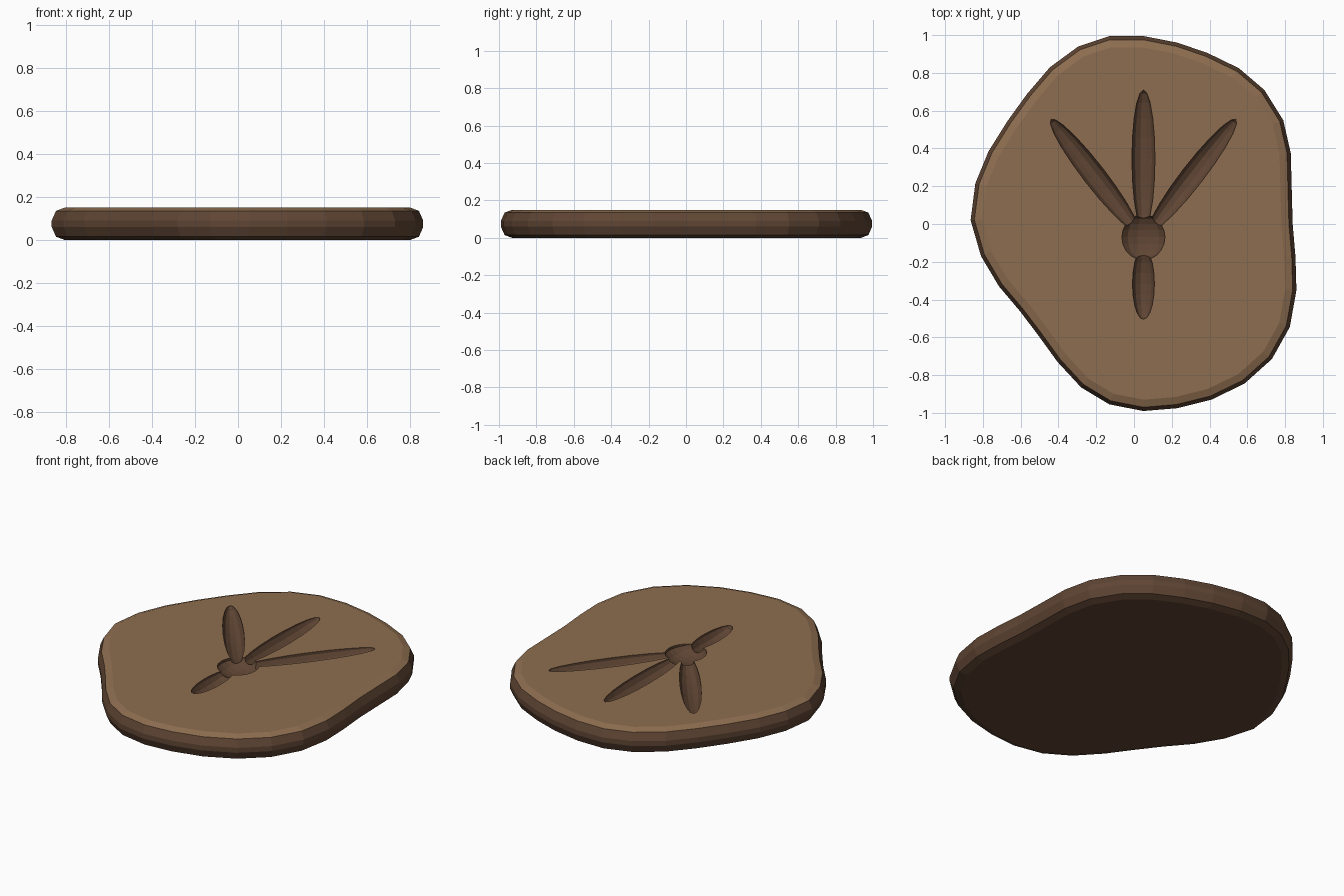
import bpy, bmesh, math
from mathutils import Matrix, Vector

if "Cube" in bpy.data.objects:
    bpy.data.objects.remove(bpy.data.objects["Cube"])


def material(name, rgb):
    m = bpy.data.materials.new(name)
    m.diffuse_color = (*rgb, 1)
    m.use_nodes = True
    m.node_tree.nodes["Principled BSDF"].inputs["Base Color"].default_value = m.diffuse_color
    return m


dark = material("dark_earth", (0.115, 0.06, 0.034))
light = material("light_earth", (0.27, 0.155, 0.08))


def make_object(name, bm, mats):
    me = bpy.data.meshes.new(name)
    bm.to_mesh(me)
    bm.free()
    for m in mats:
        me.materials.append(m)
    ob = bpy.data.objects.new(name, me)
    bpy.context.collection.objects.link(ob)
    return ob


# Slab: irregular outline, stacked as inset rings for a rounded rim
outline = [Vector(p) for p in (
    (-.13, .995), (.05, .995), (.23, .96), (.39, .905), (.555, .825), (.69, .71),
    (.79, .55), (.83, .375), (.835, .185), (.84, 0), (.855, -.175), (.86, -.35),
    (.825, -.545), (.73, -.715), (.585, -.845), (.41, -.93), (.23, -.975), (.05, -.99),
    (-.13, -.955), (-.28, -.865), (-.405, -.73), (-.51, -.585), (-.605, -.46),
    (-.715, -.33), (-.81, -.17), (-.865, .02), (-.84, .215), (-.77, .385),
    (-.67, .545), (-.565, .69), (-.445, .83), (-.295, .94))]
n = len(outline)
rim = [(.06, 0), (.02, .015), (0, .06), (0, .09), (.02, .135), (.06, .15)]

bm = bmesh.new()
rings = []
for inset, z in rim:
    ring = []
    for i, p in enumerate(outline):
        t = (outline[(i + 1) % n] - outline[i - 1]).normalized()
        q = p + Vector((t.y, -t.x)) * inset
        ring.append(bm.verts.new((q.x, q.y, z)))
    rings.append(ring)
bm.faces.new(rings[0])
bm.faces.new(rings[-1]).material_index = 1
for k in range(len(rings) - 1):
    for i in range(n):
        j = (i + 1) % n
        f = bm.faces.new((rings[k][i], rings[k][j], rings[k + 1][j], rings[k + 1][i]))
        f.material_index = 1 if k == len(rings) - 2 else 0
bmesh.ops.recalc_face_normals(bm, faces=bm.faces)
slab = make_object("ground_slab_with_track", bm, [dark, light])


def carve(name, a, b, width, depth):
    """Cut an ellipsoid dent running from point a to point b in the top."""
    a, b = Vector((*a, .15)), Vector((*b, .15))
    d = b - a
    bm = bmesh.new()
    bmesh.ops.create_uvsphere(bm, u_segments=12, v_segments=10, radius=1)
    bm.transform(Matrix.Translation((a + b) / 2)
                 @ Matrix.Rotation(math.atan2(d.y, d.x), 4, 'Z')
                 @ Matrix.Diagonal((d.length / 2, width, depth, 1))
                 @ Matrix.Rotation(math.pi / 2, 4, 'Y')
                 @ Matrix.Rotation(math.radians(15), 4, 'Z'))
    cutter = make_object(name, bm, [dark])
    cutter.hide_render = True
    mod = slab.modifiers.new(name, 'BOOLEAN')
    mod.operation = 'DIFFERENCE'
    mod.solver = 'EXACT'
    mod.material_mode = 'TRANSFER'
    mod.object = cutter
    bpy.context.view_layer.objects.active = slab
    bpy.ops.object.modifier_apply(modifier=name)
    bpy.data.objects.remove(cutter)


# Bird track: pad, three front toes, one hind toe
carve("pad", (.05, -.19), (.05, .05), .118, .06)
carve("middle_toe", (.05, -.02), (.05, .71), .063, .06)
for s in (-1, 1):
    carve("side_toe", (.05 + s * .03, -.04), (.05 + s * .49, .555), .06, .06)
carve("hind_toe", (.05, -.13), (.05, -.505), .06, .06)
